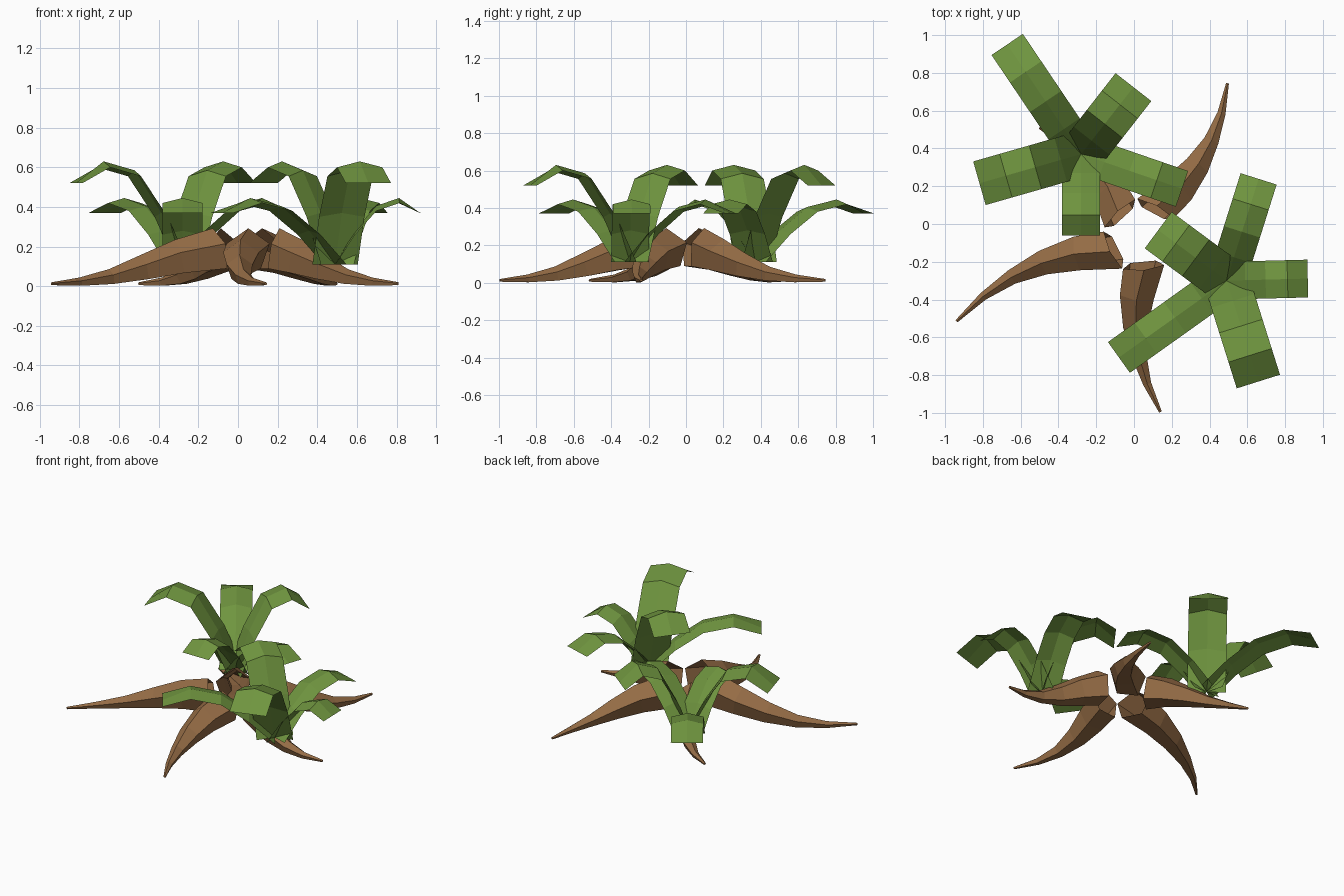
import bpy, math
from mathutils import Vector

if "Cube" in bpy.data.objects:
    bpy.data.objects.remove(bpy.data.objects["Cube"])


def material(name, col):
    m = bpy.data.materials.new(name)
    m.diffuse_color = col
    m.use_nodes = True
    m.node_tree.nodes["Principled BSDF"].inputs["Base Color"].default_value = m.diffuse_color
    return m


BARK = material("bark", (0.30, 0.15, 0.06, 1))
LEAF = material("leaf", (0.16, 0.30, 0.05, 1))


def make(name, verts, faces, mat):
    me = bpy.data.meshes.new(name)
    me.from_pydata(verts, [], faces)
    me.materials.append(mat)
    ob = bpy.data.objects.new(name, me)
    bpy.context.collection.objects.link(ob)
    return ob


# Roots: five-sided tapering tubes, bowed sideways, open at the trunk end
ROOT_T = [0, 0.2, 0.4, 0.6, 0.8, 1]
ROOT_Z = [0.18, 0.142, 0.09, 0.045, 0.021, 0.012]
ROOT_R = [0.115, 0.095, 0.069, 0.042, 0.023, 0.008]
SIDES = 5


def root(name, start, tip):
    a, b = Vector((*start, 0)), Vector((*tip, 0))
    chord = b - a
    side = Vector((chord.y, -chord.x, 0))
    path = [a + chord * t + side * 0.42 * t * (1 - t) + Vector((0, 0, z))
            for t, z in zip(ROOT_T, ROOT_Z)]
    verts, faces = [], []
    n = len(path)
    for i, p in enumerate(path):
        d = (path[min(i + 1, n - 1)] - path[max(i - 1, 0)]).normalized()
        if i == 0:  # start ring faces the trunk
            out = (a - Vector((0.035, -0.065, 0))).normalized()
            d = Vector((out.x, out.y, -0.22)).normalized()
        across = d.cross(Vector((0, 0, 1))).normalized()
        up = across.cross(d)
        for k in range(SIDES):
            ang = 2 * math.pi * k / SIDES
            verts.append(p + (across * math.sin(ang) + up * math.cos(ang)) * ROOT_R[i])
    for i in range(n - 1):
        for k in range(SIDES):
            j = (k + 1) % SIDES
            faces.append((i * SIDES + k, i * SIDES + j,
                          (i + 1) * SIDES + j, (i + 1) * SIDES + k))
    faces.append([(n - 1) * SIDES + k for k in range(SIDES)])
    make(name, verts, faces, BARK)


root("root_left", (-0.105, -0.135), (-0.94, -0.515))
root("root_front", (0.05, -0.22), (0.14, -0.995))
root("root_right", (0.185, -0.10), (0.81, -0.24))
root("root_back_right", (0.11, 0.075), (0.495, 0.745))
root("root_back_left", (-0.07, 0.05), (-0.50, 0.51))

# Leaf profiles: (fraction of length, height, ridge lift)
TALL = [(0, 0.11, 0), (0.2, 0.35, 0.02), (0.45, 0.555, 0.03), (0.74, 0.60, 0.03), (1, 0.52, 0)]
LOW = [(0, 0.11, 0), (0.23, 0.26, 0.02), (0.48, 0.38, 0.025), (0.75, 0.42, 0.025), (1, 0.37, 0)]
# Leaves of one fern: angle, length, width, profile
LEAVES = [(124, 0.70, 0.20, LOW), (52, 0.45, 0.24, TALL), (-19, 0.565, 0.20, LOW),
          (270, 0.43, 0.20, LOW), (196, 0.56, 0.24, TALL)]


def fern(name, centre, turn):
    verts, faces = [], []
    for deg, length, width, profile in LEAVES:
        a = math.radians(deg + turn)
        out = Vector((math.cos(a), math.sin(a), 0))
        side = Vector((-out.y, out.x, 0)) * width / 2
        o = len(verts)
        for f, z, lift in profile:
            p = Vector((*centre, z)) + out * f * length
            verts += [p - side, p + Vector((0, 0, lift)), p + side]
        for i in range(len(profile) - 1):
            q = o + i * 3
            faces += [(q, q + 3, q + 4, q + 1), (q + 1, q + 4, q + 5, q + 2)]
    make(name, verts, faces, LEAF)


fern("fern_back_left", (-0.28, 0.37), 0)
fern("fern_front_right", (0.49, -0.30), 91.5)
